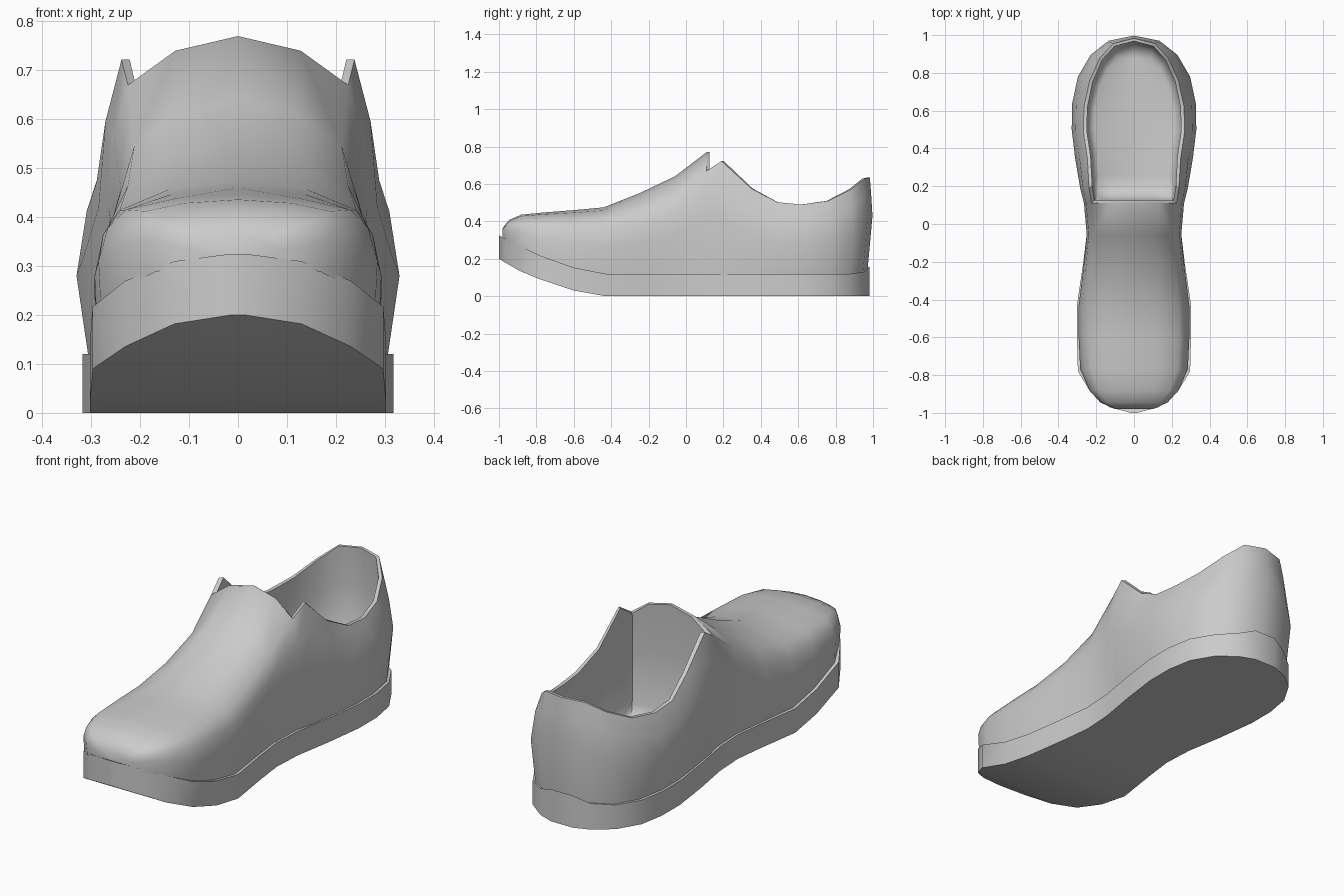
import bpy, bmesh, math

if "Cube" in bpy.data.objects:
    bpy.data.objects.remove(bpy.data.objects["Cube"])


def lerp(table, y):
    for (y0, z0), (y1, z1) in zip(table, table[1:]):
        if y <= y1:
            return z0 + (z1 - z0) * (max(y, y0) - y0) / (y1 - y0)
    return table[-1][1]


def skin(bm, rows):
    """Quads between neighbouring point rows of equal length."""
    grid = [[bm.verts.new(p) for p in row] for row in rows]
    for a, b in zip(grid, grid[1:]):
        for i in range(len(a) - 1):
            bm.faces.new((a[i], a[i + 1], b[i + 1], b[i]))


def finish(name, bm, angle):
    """Weld the half, mirror it across x and make the object."""
    bmesh.ops.remove_doubles(bm, verts=bm.verts[:], dist=0.0008)
    bmesh.ops.dissolve_degenerate(bm, edges=bm.edges[:], dist=0.0005)
    geom = bm.verts[:] + bm.edges[:] + bm.faces[:]
    bmesh.ops.mirror(bm, geom=geom, axis='X', merge_dist=0.0008)
    bmesh.ops.remove_doubles(bm, verts=bm.verts[:], dist=0.0008)
    bmesh.ops.recalc_face_normals(bm, faces=bm.faces[:])
    me = bpy.data.meshes.new(name)
    bm.to_mesh(me)
    bm.free()
    ob = bpy.data.objects.new(name, me)
    bpy.context.collection.objects.link(ob)
    bpy.ops.object.select_all(action='DESELECT')
    bpy.context.view_layer.objects.active = ob
    ob.select_set(True)
    bpy.ops.object.shade_smooth_by_angle(angle=math.radians(angle))


sole_top = [(-1, .325), (-.85, .25), (-.68, .17), (-.45, .12), (.94, .12), (.98, .16)]
sole_low = [(-1, .2), (-.9, .14), (-.78, .09), (-.62, .035), (-.47, 0), (1, 0)]

# Sole: half outline (y, half width) swept between the two side curves
outline = [(-1, .015), (-.97, .13), (-.89, .23), (-.78, .297), (-.6, .302),
           (-.43, .302), (-.2, .268), (-.05, .25), (.1, .258), (.3, .292),
           (.5, .318), (.64, .318), (.77, .295), (.88, .23), (.95, .14), (.98, .06)]
bm = bmesh.new()
rows = []
for y, w in outline:
    t, b = lerp(sole_top, y), lerp(sole_low, y)
    rows.append([(0, y, b), (w, y, b), (w, y, t), (0, y, t)])
skin(bm, rows)
for r in (rows[0], rows[-1]):
    bm.faces.new([bm.verts.new(p) for p in r])
finish("sole", bm, 35)


def wall(base, mid, top):
    """One upright wall section with a slight outward bulge."""
    m = [a + (b - a) * .55 for a, b in zip(mid, top)]
    m[0] *= 1.045
    m[2] += .01
    return [(base[0], base[1], lerp(sole_top[:5], base[1]) - .01), mid, tuple(m), top]


# Front stations: y, base x, bulge x, bulge z, shoulder x, shoulder z, crown z
front = [(-.98, .09, .10, .335, .07, .36, .365),
         (-.945, .17, .178, .35, .14, .392, .408),
         (-.88, .232, .237, .34, .19, .412, .436),
         (-.77, .28, .285, .31, .23, .415, .447),
         (-.60, .287, .293, .28, .24, .415, .46),
         (-.44, .287, .294, .26, .24, .42, .475),
         (-.25, .262, .27, .29, .225, .465, .55),
         (-.06, .238, .25, .33, .212, .545, .64),
         (.11, .245, .265, .42, .225, .67, .77)]
# Heel stations: base (x, y), bulge (x, y, z), collar (x, y, z)
heel = [((.265, .19), (.285, .19, .42), (.238, .19, .722)),
        ((.288, .35), (.312, .35, .33), (.247, .35, .575)),
        ((.305, .50), (.33, .50, .28), (.268, .49, .502)),
        ((.305, .63), (.327, .64, .28), (.265, .62, .49)),
        ((.28, .77), (.297, .78, .30), (.235, .76, .51)),
        ((.215, .88), (.23, .895, .33), (.18, .88, .57)),
        ((.125, .945), (.135, .97, .40), (.11, .955, .628)),
        ((0, .968), (0, .997, .43), (0, .983, .635))]

# Upper: side walls, vamp across the top, toe tip, rim and lining
bm = bmesh.new()
walls, vamp = [], []
for y, xb, xm, zm, xs, zs, zc in front:
    walls.append(wall((xb, y), (xm, y, zm), (xs, y, zs)))
    vamp.append([(xs, y, zs), (xs * .57, y, zs + .7 * (zc - zs)), (0, y, zc)])
tip = walls[0] + vamp[0][1:] + [(0, -.98, walls[0][0][2])]
bm.faces.new([bm.verts.new(p) for p in tip])
walls += [wall(*h) for h in heel]
skin(bm, walls)
skin(bm, vamp)

ring = vamp[-1][::-1] + [h[2] for h in heel]
lining = [ring]
for depth, scale in ((0, 1), (.4, 1.03), (.85, 1), (.96, .94), (1, .84)):
    lining.append([(x * .93 * scale, .55 + (y - .55) * .966 * scale, z + (.14 - z) * depth)
                   for x, y, z in ring])
lining.append([(0, y, z) for x, y, z in lining[-1]])
skin(bm, lining)
finish("upper", bm, 45)
